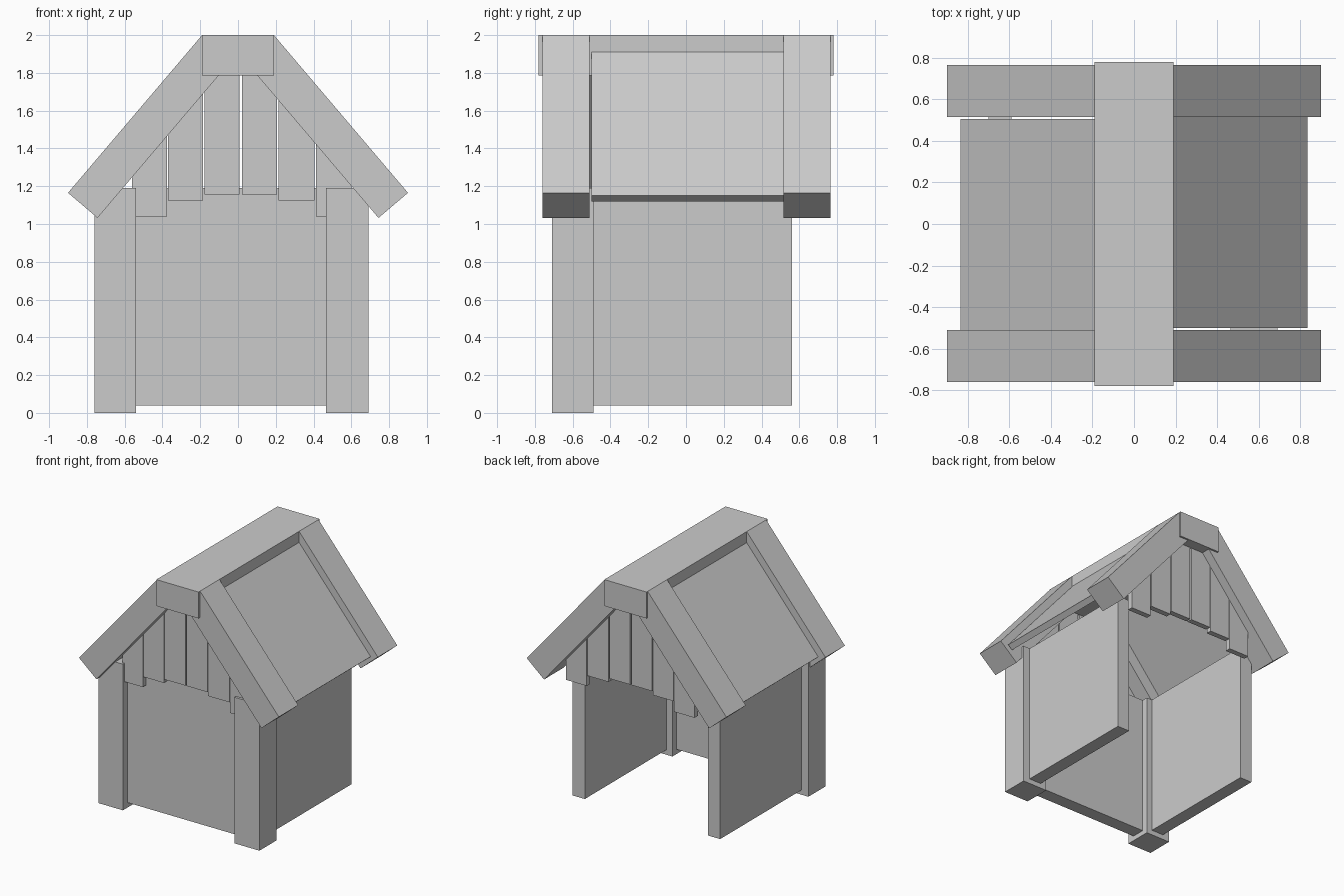
import bpy, bmesh
from mathutils import Vector

if "Cube" in bpy.data.objects:
    bpy.data.objects.remove(bpy.data.objects["Cube"])


def prism(name, profile, y0, y1):
    """Extrude an (x, z) profile from y0 to y1."""
    bm = bmesh.new()
    face = bm.faces.new([bm.verts.new((x, y0, z)) for x, z in profile])
    ext = bmesh.ops.extrude_face_region(bm, geom=[face])
    moved = [v for v in ext["geom"] if isinstance(v, bmesh.types.BMVert)]
    bmesh.ops.translate(bm, verts=moved, vec=(0, y1 - y0, 0))
    bmesh.ops.recalc_face_normals(bm, faces=bm.faces[:])
    mesh = bpy.data.meshes.new(name)
    bm.to_mesh(mesh)
    bm.free()
    obj = bpy.data.objects.new(name, mesh)
    bpy.context.collection.objects.link(obj)
    return obj


def box(name, x0, x1, y0, y1, z0, z1):
    return prism(name, [(x0, z0), (x1, z0), (x1, z1), (x0, z1)], y0, y1)


def sloped(name, side, top, bottom_end, thick, y0, y1):
    """Board running down the roof slope; its thickness hangs below the top line."""
    a, b = Vector(top), Vector(bottom_end)
    d = (b - a).normalized()
    n = Vector((d.y, -d.x)) * thick
    prism(name, [(side * p.x, p.y) for p in (a, b, b + n, a + n)], y0, y1)


SLOPE = 0.835 / 0.71

# Front corner posts
box("left_post", -0.76, -0.54, -0.71, -0.49, 0, 1.19)
box("right_post", 0.465, 0.69, -0.71, -0.49, 0, 1.19)

# Walls (the back is open)
box("front_wall", -0.60, 0.53, -0.65, -0.54, 0.04, 1.19)
box("left_wall", -0.70, -0.59, -0.55, 0.56, 0.04, 1.19)
box("right_wall", 0.52, 0.63, -0.55, 0.56, 0.04, 1.19)

# Ridge beam
box("ridge_beam", -0.19, 0.19, -0.78, 0.78, 1.785, 2.0)

# Gable rafters and roof panels
for side, label, y0, y1 in ((-1, "left", -0.51, 0.505), (1, "right", -0.50, 0.515)):
    sloped(label + "_front_rafter", side, (0.19, 2.0), (0.90, 1.165), 0.205, -0.76, -0.51)
    sloped(label + "_back_rafter", side, (0.19, 2.0), (0.90, 1.165), 0.205, 0.515, 0.765)
    sloped(label + "_roof_panel", side, (0.13, 1.91 + 0.06 * SLOPE),
           (0.835, 1.91 - 0.645 * SLOPE), 0.05, y0, y1)

# Gable planks, tops hidden inside the rafters
planks = ((-0.56, -0.375, 1.04), (-0.37, -0.185, 1.125), (-0.178, 0.008, 1.155),
          (0.02, 0.207, 1.155), (0.215, 0.405, 1.125), (0.412, 0.60, 1.04))
for i, (x0, x1, z0) in enumerate(planks, 1):
    inner = min(abs(x0), abs(x1))
    top = min(1.83, 1.785 - (inner - 0.11) * SLOPE + 0.045)
    box(f"front_gable_plank_{i}", x0, x1, -0.69, -0.64, z0, top)
    box(f"back_gable_plank_{i}", x0, x1, 0.645, 0.69, z0, top)
